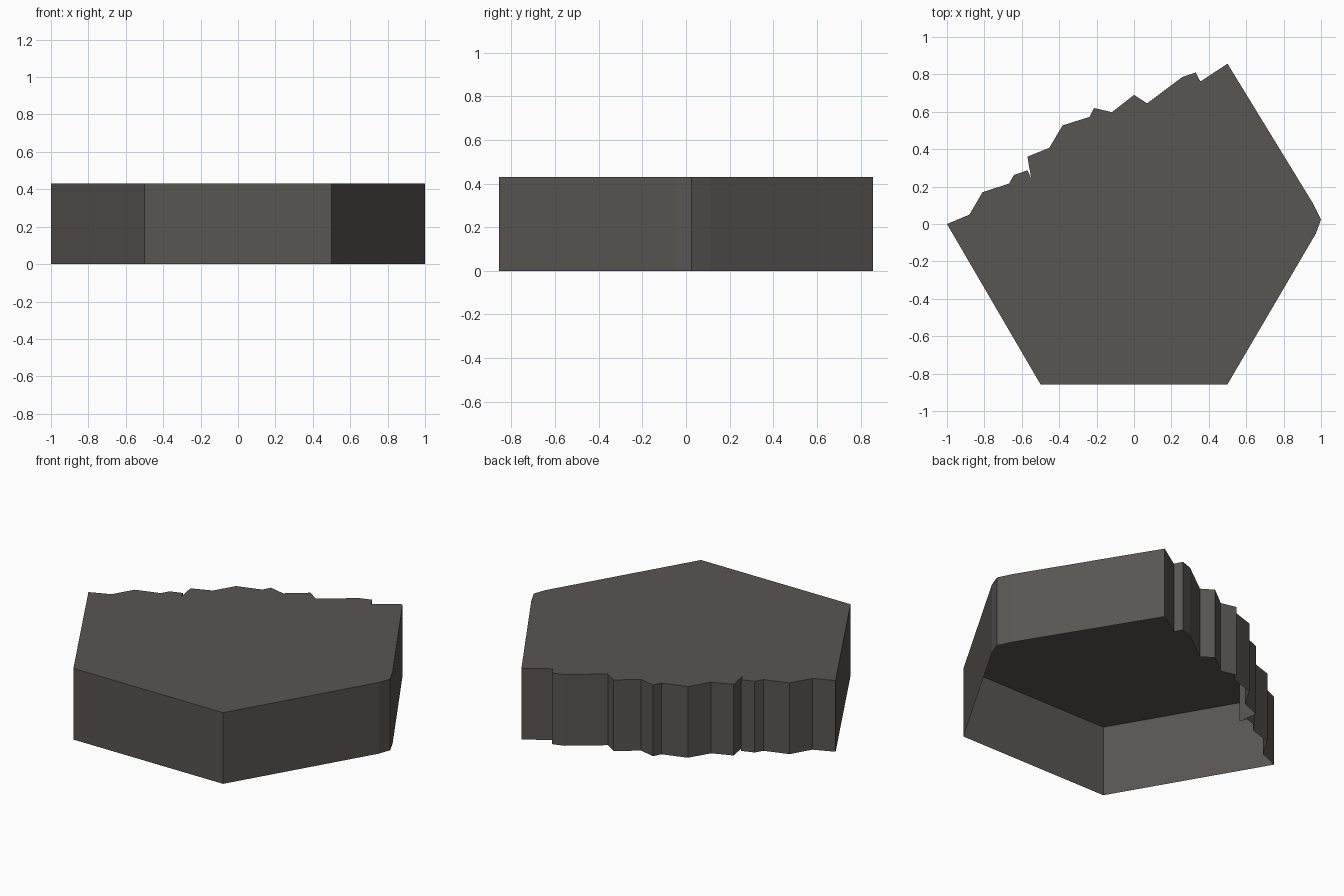
import bpy, bmesh

if "Cube" in bpy.data.objects:
    bpy.data.objects.remove(bpy.data.objects["Cube"])

HEIGHT = 0.43

# Stone colour
stone = bpy.data.materials.new("dark grey stone")
stone.diffuse_color = (0.097, 0.092, 0.086, 1)
stone.use_nodes = True
stone.node_tree.nodes["Principled BSDF"].inputs["Base Color"].default_value = stone.diffuse_color

# Intact hexagon sides, with one worn corner on the right
intact = [(-1, 0), (-0.5, -0.857), (0.5, -0.857), (0.973, -0.05),
          (1, 0.025), (0.957, 0.11), (0.5, 0.857)]

# Broken edge, running back to the left corner
broken = [(0.355, 0.762), (0.33, 0.81), (0.26, 0.787), (0.07, 0.645),
          (0, 0.69), (-0.118, 0.598), (-0.214, 0.62), (-0.237, 0.573),
          (-0.382, 0.527), (-0.453, 0.407), (-0.57, 0.36), (-0.55, 0.245),
          (-0.57, 0.287), (-0.642, 0.262), (-0.668, 0.216),
          (-0.81, 0.17), (-0.88, 0.05)]
outline = intact + broken

# Broken tile: flat top and side walls, open underneath
bm = bmesh.new()
top = [bm.verts.new((x, y, HEIGHT)) for x, y in outline]
base = [bm.verts.new((x, y, 0)) for x, y in outline]
bm.faces.new(top)
for i in range(len(outline)):
    j = (i + 1) % len(outline)
    bm.faces.new((base[i], base[j], top[j], top[i]))

mesh = bpy.data.meshes.new("broken_hex_tile")
bm.to_mesh(mesh)
bm.free()
mesh.materials.append(stone)
tile = bpy.data.objects.new("broken_hex_tile", mesh)
bpy.context.collection.objects.link(tile)
